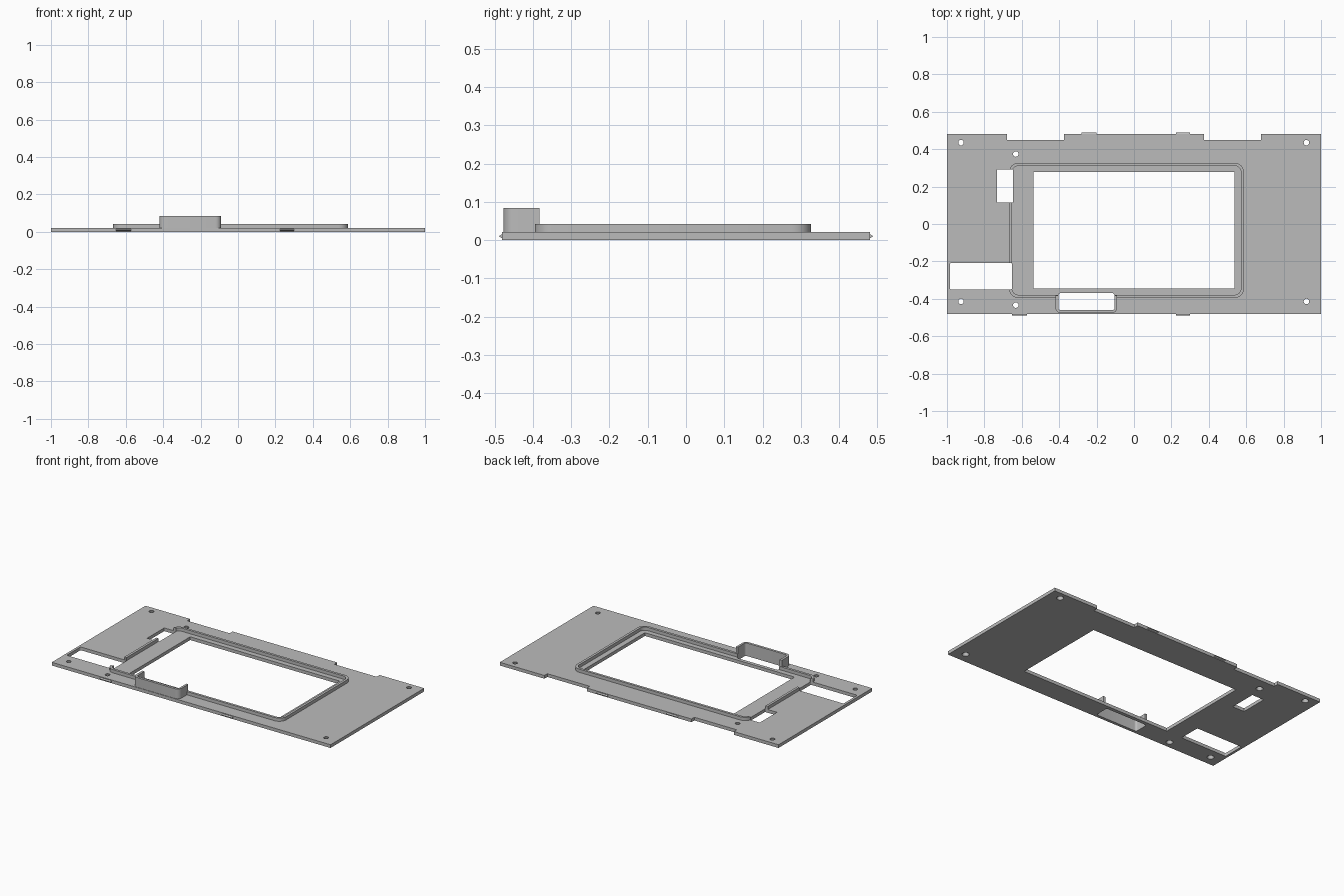
import bpy, bmesh, math

if "Cube" in bpy.data.objects:
    bpy.data.objects.remove(bpy.data.objects["Cube"], do_unlink=True)

PLATE_TOP, RIM_TOP, GUARD_TOP = 0.021, 0.042, 0.084

grey = bpy.data.materials.new("plain_grey")
grey.use_nodes = True
grey.diffuse_color = (0.5, 0.5, 0.5, 1)
grey.node_tree.nodes["Principled BSDF"].inputs["Base Color"].default_value = (0.5, 0.5, 0.5, 1)


def rounded_rect(x0, x1, y0, y1, r=0.0, steps=6):
    """Counter-clockwise outline of a rectangle with optional round corners."""
    if r == 0:
        return [(x0, y0), (x1, y0), (x1, y1), (x0, y1)]
    centres = [(x1 - r, y1 - r), (x0 + r, y1 - r), (x0 + r, y0 + r), (x1 - r, y0 + r)]
    pts = []
    for q, (cx, cy) in enumerate(centres):
        for s in range(steps + 1):
            a = (q + s / steps) * math.pi / 2
            pts.append((cx + r * math.cos(a), cy + r * math.sin(a)))
    return pts


def add_object(name, bm):
    bmesh.ops.recalc_face_normals(bm, faces=bm.faces[:])
    mesh = bpy.data.meshes.new(name)
    bm.to_mesh(mesh)
    bm.free()
    mesh.materials.append(grey)
    ob = bpy.data.objects.new(name, mesh)
    bpy.context.collection.objects.link(ob)
    return ob


def prism(name, outline, z0, z1):
    bm = bmesh.new()
    face = bm.faces.new([bm.verts.new((x, y, z0)) for x, y in outline])
    top = bmesh.ops.extrude_face_region(bm, geom=[face])["geom"]
    bmesh.ops.translate(bm, vec=(0, 0, z1 - z0),
                        verts=[v for v in top if isinstance(v, bmesh.types.BMVert)])
    return add_object(name, bm)


def cut(ob, cutters):
    """Subtract the cutters and bake the result into the object."""
    bpy.context.view_layer.objects.active = ob
    for c in cutters:
        c.hide_render = True
        mod = ob.modifiers.new("cut", "BOOLEAN")
        mod.operation = "DIFFERENCE"
        mod.solver = "EXACT"
        mod.object = c
        bpy.ops.object.modifier_apply(modifier=mod.name)


def discard(cutters):
    for c in cutters:
        bpy.data.objects.remove(c, do_unlink=True)


# Base plate outline with two shallow notches in the back edge
outline = [(-1, -0.48), (1, -0.48), (1, 0.48)]
outline += [(0.68, 0.48), (0.68, 0.45), (0.375, 0.45), (0.375, 0.48)]
outline += [(-x, y) for x, y in reversed(outline[3:])] + [(-1, 0.48)]
plate = prism("base_plate", outline, 0, PLATE_TOP)

# Raised rim around the display window
rim = prism("display_rim", rounded_rect(-0.668, 0.588, -0.395, 0.327, 0.05), PLATE_TOP, RIM_TOP)
rim_inside = prism("rim_cutter", rounded_rect(-0.652, 0.572, -0.379, 0.311, 0.034), 0, 0.1)

# Openings through the plate: window, side slots and front connector slot
window = prism("window_cutter", rounded_rect(-0.537, 0.537, -0.346, 0.277), -0.1, 0.2)
slots = [
    prism("upper_slot_cutter", rounded_rect(-0.733, -0.648, 0.115, 0.291), -0.1, 0.2),
    prism("lower_slot_cutter", rounded_rect(-0.984, -0.652, -0.35, -0.208, 0.008), -0.1, 0.2),
    prism("front_slot_cutter", rounded_rect(-0.404, -0.104, -0.461, -0.369, 0.014), -0.1, 0.2),
]

# Screw holes, slightly wider underneath
holes = []
spots = [(x, y) for x in (-0.925, 0.922) for y in (-0.414, 0.435)] + [(-0.632, 0.374), (-0.632, -0.434)]
for x, y in spots:
    bm = bmesh.new()
    bmesh.ops.create_cone(bm, cap_ends=True, segments=20, radius1=0.024, radius2=0.012, depth=0.04)
    bmesh.ops.translate(bm, vec=(x, y, 0.01), verts=bm.verts[:])
    holes.append(add_object("screw_hole_cutter", bm))

# Three-sided guard wall around the front slot, open at the back
guard = prism("connector_guard", rounded_rect(-0.42, -0.09, -0.477, -0.3, 0.03), PLATE_TOP, GUARD_TOP)
guard_back = prism("guard_back_cutter", rounded_rect(-0.6, 0.1, -0.382, 0), -0.1, 0.2)
guard_inside = prism("guard_cutter", rounded_rect(-0.404, -0.104, -0.461, -0.2, 0.014), -0.1, 0.2)

cut(plate, [window] + slots + holes)
cut(rim, [rim_inside] + slots)
cut(guard, [guard_back, guard_inside])
discard([window, rim_inside, guard_back, guard_inside] + slots + holes)

# Small wedge clips on the front and back edges
for name, x0, x1, side in (("back_right_clip", -0.28, -0.2, 1), ("back_left_clip", 0.225, 0.3, 1),
                           ("front_right_clip", -0.652, -0.572, -1), ("front_left_clip", 0.225, 0.3, -1)):
    bm = bmesh.new()
    ends = [[bm.verts.new((x, side * y, z)) for y, z in ((0.478, 0.003), (0.489, 0.01), (0.478, 0.017))]
            for x in (x0, x1)]
    for end in ends:
        bm.faces.new(end)
    for i in range(3):
        j = (i + 1) % 3
        bm.faces.new((ends[0][i], ends[0][j], ends[1][j], ends[1][i]))
    add_object(name, bm)

# Smooth the rounded corners while keeping hard edges
for ob in (plate, rim, guard):
    bpy.ops.object.select_all(action="DESELECT")
    ob.select_set(True)
    bpy.context.view_layer.objects.active = ob
    bpy.ops.object.shade_smooth_by_angle(angle=math.radians(30))
